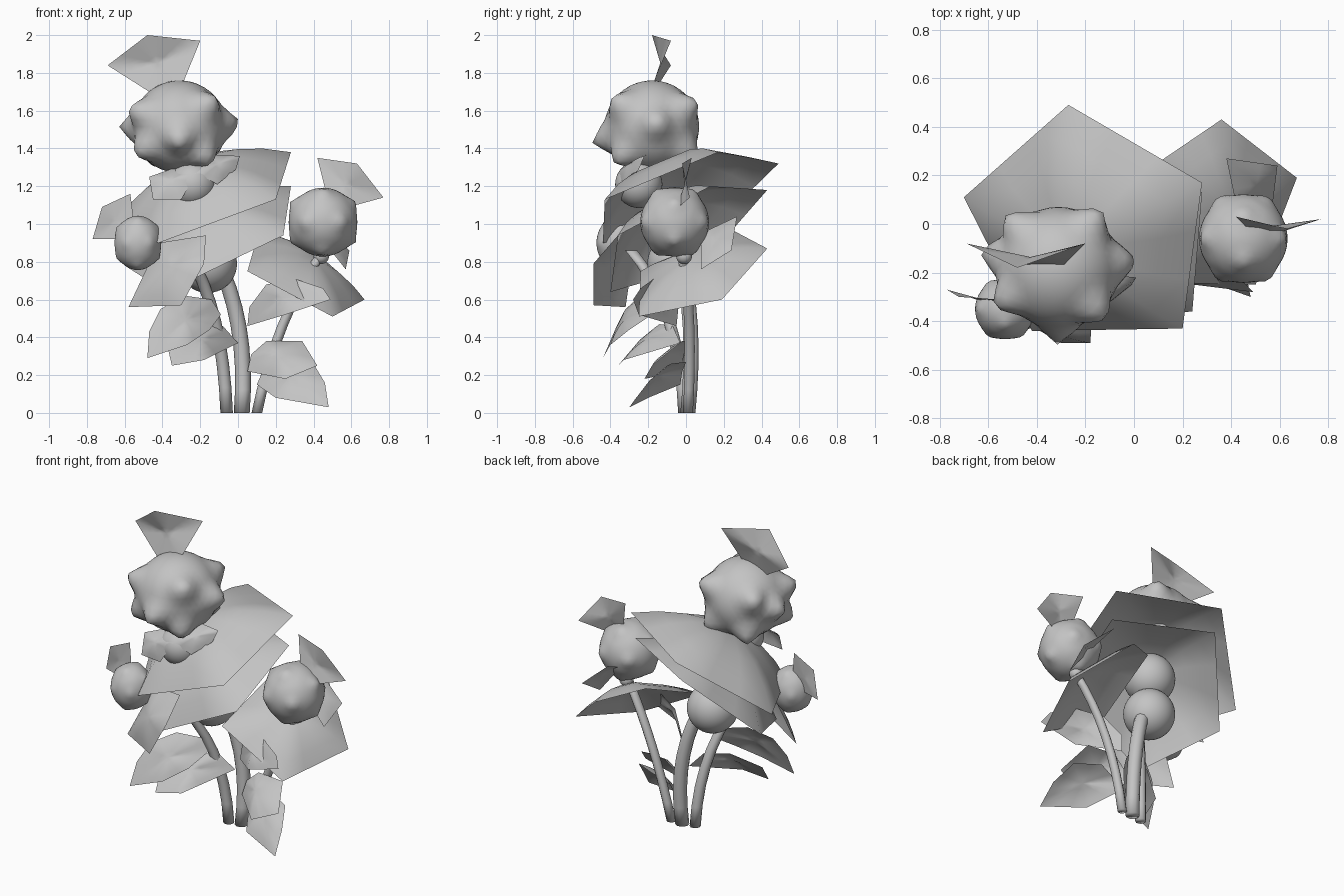
import bpy, bmesh, math
from mathutils import Vector as V

grey = bpy.data.materials.new("plain grey")
grey.diffuse_color = (0.55, 0.55, 0.55, 1)


def finish(name, bm):
    me = bpy.data.meshes.new(name)
    bm.to_mesh(me)
    bm.free()
    me.materials.append(grey)
    ob = bpy.data.objects.new(name, me)
    bpy.context.collection.objects.link(ob)
    for p in me.polygons:
        p.use_smooth = True
    return ob


def sheet(name, pts, h=0.0, rings=4):
    """Polygonal petal or leaf, bulged upwards by h in the middle."""
    pts = [V(p) for p in pts]
    c = sum(pts, V()) / len(pts)
    n = V()
    for a, b in zip(pts, pts[1:] + pts[:1]):
        n += (a - c).cross(b - c)
    n.normalize()
    if n.z < 0:
        pts.reverse()
        n = -n
    edge = []
    for a, b in zip(pts, pts[1:] + pts[:1]):
        edge += [a.lerp(b, k / 3) for k in range(3)]
    bm = bmesh.new()
    top = bm.verts.new(c + n * h)
    prev = None
    m = len(edge)
    for r in range(1, rings + 1):
        t = r / rings
        ring = [bm.verts.new(c + (p - c) * t + n * h * (1 - t * t)) for p in edge]
        for i in range(m):
            j = (i + 1) % m
            if prev:
                bm.faces.new((prev[i], ring[i], ring[j], prev[j]))
            else:
                bm.faces.new((top, ring[i], ring[j]))
        prev = ring
    return finish(name, bm)


def ball(name, c, r, spikes=(), amp=0.3, spread=0.5, squash=1.0):
    """Round head; spikes are directions where the surface is pulled to a point."""
    bm = bmesh.new()
    bmesh.ops.create_icosphere(bm, subdivisions=4, radius=1)
    dirs = [V(s).normalized() for s in spikes]
    for v in bm.verts:
        d = v.co.normalized()
        k = max([0] + [1 - d.angle(s) / spread for s in dirs])
        v.co = V(c) + V((d.x, d.y, d.z * squash)) * r * (1 + amp * k ** 1.6)
    return finish(name, bm)


def stem(name, pts, r, n=10):
    """Round tube swept along a smooth quadratic path."""
    a, b, c = map(V, pts)
    bm = bmesh.new()
    prev = None
    for k in range(9):
        t = k / 8
        p = a * (1 - t) ** 2 + b * 2 * t * (1 - t) + c * t * t
        ring = [bm.verts.new(p + V((math.cos(q), math.sin(q), 0)) * r)
                for q in (2 * math.pi * i / n for i in range(n))]
        if prev:
            for i in range(n):
                j = (i + 1) % n
                bm.faces.new((prev[i], prev[j], ring[j], ring[i]))
        else:
            bm.faces.new(ring[::-1])
        prev = ring
    bm.faces.new(prev)
    return finish(name, bm)


# Stems
stem("left_stem", [(-0.06, -0.01, 0), (-0.08, -0.03, 0.55), (-0.27, -0.29, 0.86)], 0.033)
stem("middle_stem", [(0.02, 0.01, 0), (0.06, 0.06, 0.5), (-0.13, -0.04, 0.85)], 0.042)
stem("right_stem", [(0.1, 0.01, 0), (0.2, 0.04, 0.5), (0.44, -0.02, 0.84)], 0.028)

# Two stacked umbrella petals with round cups beneath
sheet("upper_petal", [(-0.27, 0.49, 1.32), (0.28, 0.17, 1.38), (0.20, -0.43, 1.13),
                      (-0.42, -0.44, 0.90), (-0.70, 0.11, 0.95)], 0.21)
sheet("lower_petal", [(-0.27, 0.43, 1.18), (0.28, 0.13, 1.20), (0.24, -0.36, 0.94),
                      (-0.38, -0.40, 0.64), (-0.60, 0.08, 0.78)], 0.19)
ball("upper_cup", (-0.17, -0.06, 1.04), 0.155)
ball("lower_cup", (-0.16, -0.05, 0.79), 0.155)

# Large top flower head with pointed petals
ball("large_head", (-0.31, -0.18, 1.515), 0.25,
     [(0.33, 0.03, 0.02), (-0.28, -0.2, -0.18), (-0.26, 0.26, 0.12), (0.19, 0.26, 0.15),
      (0.2, -0.22, 0.16), (-0.27, -0.16, 0.1), (0, -0.3, -0.08), (-0.3, 0.06, 0.0),
      (0.17, -0.2, -0.2), (0.12, 0.2, -0.15), (-0.15, 0.2, -0.2)], 0.33, 0.48, 0.98)
sheet("large_head_leaf", [(-0.69, -0.08, 1.84), (-0.48, -0.18, 2.0), (-0.20, -0.08, 1.97),
                          (-0.29, -0.17, 1.75), (-0.47, -0.17, 1.70)])

# Small knob and wings under the large head
ball("large_head_knob", (-0.24, -0.25, 1.21), 0.125)
sheet("knob_right_wing", [(0.01, -0.22, 1.36), (-0.01, -0.25, 1.29), (-0.11, -0.33, 1.21),
                          (-0.22, -0.36, 1.27), (-0.2, -0.2, 1.37)], 0.03)
sheet("knob_left_wing", [(-0.47, -0.3, 1.25), (-0.45, -0.36, 1.13), (-0.30, -0.38, 1.13),
                         (-0.22, -0.36, 1.27), (-0.3, -0.25, 1.31)], 0.03)

# Right flower
g = (1 + 5 ** 0.5) / 2
ico = [p for a in (-1, 1) for b in (-g, g) for p in ((0, a, b), (a, b, 0), (b, 0, a))]
ball("right_head", (0.45, -0.06, 1.01), 0.182, ico, 0.12, 0.4)
ball("right_head_knob", (0.44, -0.01, 0.83), 0.042)
sheet("right_head_leaf", [(0.42, 0.03, 1.35), (0.63, -0.02, 1.32), (0.77, 0.02, 1.14),
                          (0.55, -0.05, 1.08), (0.47, -0.02, 1.15)])
sheet("right_petal", [(0.36, 0.43, 0.87), (0.67, 0.19, 0.60), (0.50, -0.25, 0.51),
                      (0.05, -0.24, 0.75), (0.11, 0.26, 0.96)], 0.11)
sheet("right_back_petal", [(0.38, 0.27, 1.04), (0.59, 0.24, 0.86), (0.57, 0.08, 0.76),
                           (0.42, 0.08, 0.95)], 0.02)

# Left bud
ball("left_bud", (-0.53, -0.35, 0.90), 0.124, ico, 0.08, 0.4, 1.16)
sheet("left_bud_leaf", [(-0.77, -0.27, 0.92), (-0.72, -0.30, 1.09), (-0.57, -0.31, 1.16),
                        (-0.55, -0.32, 1.0), (-0.62, -0.32, 0.92)])
sheet("left_petal", [(-0.58, -0.32, 0.56), (-0.30, -0.49, 0.57), (-0.18, -0.49, 0.79),
                     (-0.17, -0.36, 0.94), (-0.42, -0.27, 0.90)], 0.05)

# Leaves
sheet("left_upper_leaf", [(-0.48, -0.44, 0.29), (-0.47, -0.38, 0.43), (-0.41, -0.32, 0.55),
                          (-0.28, -0.24, 0.62), (-0.14, -0.18, 0.60), (-0.09, -0.18, 0.52),
                          (-0.15, -0.30, 0.44), (-0.27, -0.40, 0.36)], 0.03)
sheet("left_lower_leaf", [(-0.35, -0.36, 0.25), (-0.18, -0.33, 0.28), (0, -0.03, 0.37),
                          (-0.08, -0.07, 0.46), (-0.22, -0.14, 0.47), (-0.38, -0.25, 0.38)], 0.03)
sheet("middle_leaf", [(0.05, -0.05, 0.46), (0.06, -0.04, 0.56), (0.15, -0.10, 0.68),
                      (0.30, -0.17, 0.71), (0.45, -0.24, 0.66), (0.49, -0.28, 0.60),
                      (0.25, -0.25, 0.52)], 0.03)
sheet("right_lower_leaf", [(0.10, -0.03, 0.15), (0.13, -0.02, 0.22), (0.25, 0.0, 0.27),
                           (0.40, -0.08, 0.26), (0.46, -0.2, 0.16), (0.48, -0.30, 0.03),
                           (0.20, -0.20, 0.08)], 0.04)
sheet("right_upper_leaf", [(0.05, -0.03, 0.22), (0.07, -0.01, 0.31), (0.15, 0.0, 0.38),
                           (0.34, -0.02, 0.38), (0.42, -0.18, 0.25), (0.25, -0.22, 0.18)], 0.04)
